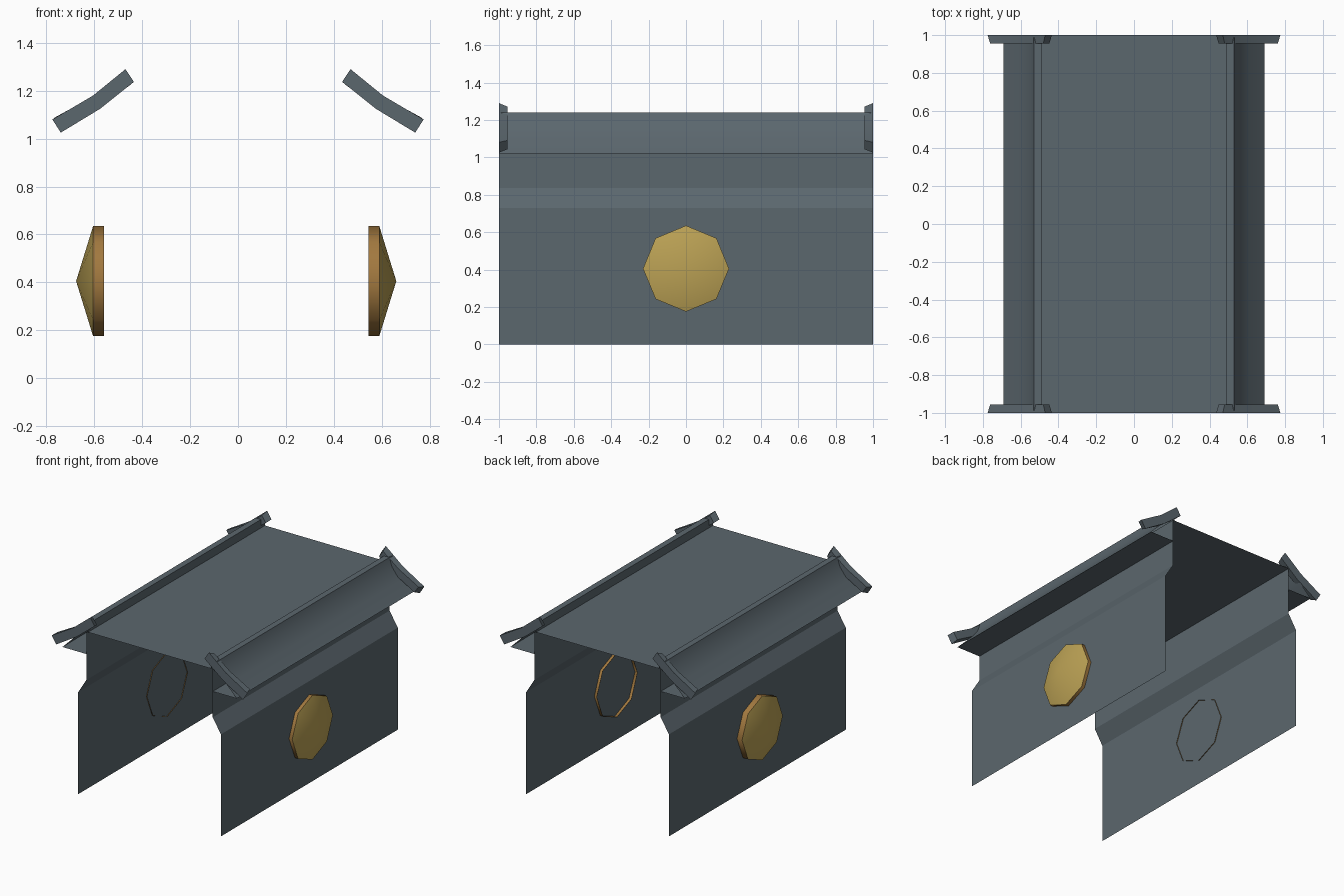
import bpy, bmesh, math

if "Cube" in bpy.data.objects:
    bpy.data.objects.remove(bpy.data.objects["Cube"])


def material(name, rgb):
    m = bpy.data.materials.new(name)
    m.diffuse_color = (*rgb, 1)
    m.use_nodes = True
    m.node_tree.nodes["Principled BSDF"].inputs["Base Color"].default_value = m.diffuse_color
    return m


slate = material("slate grey", (0.105, 0.135, 0.155))
amber = material("amber glass", (0.50, 0.36, 0.09))
bronze = material("bronze rim", (0.36, 0.19, 0.05))


def finish(name, bm, mats, angle=None):
    me = bpy.data.meshes.new(name)
    bm.to_mesh(me)
    bm.free()
    ob = bpy.data.objects.new(name, me)
    bpy.context.collection.objects.link(ob)
    for m in mats:
        me.materials.append(m)
    if angle:
        bpy.ops.object.select_all(action='DESELECT')
        ob.select_set(True)
        bpy.context.view_layer.objects.active = ob
        bpy.ops.object.shade_smooth_by_angle(angle=math.radians(angle))
    return ob


def sheet(name, profile, side, angle=None):
    """Extrude an open (x, z) profile along the full length."""
    bm = bmesh.new()
    rows = [[bm.verts.new((x * side, y, z)) for y in (-1, 1)] for x, z in profile]
    for a, b in zip(rows, rows[1:]):
        f = bm.faces.new((a[0], a[1], b[1], b[0]))
        if side < 0:
            f.normal_flip()
    return finish(name, bm, [slate], angle)


def cap(name, side, end):
    """Bent end board of the eave, slightly smaller on its inner face."""
    pts = [(0.74, 1.025), (0.775, 1.08), (0.605, 1.18),
           (0.47, 1.29), (0.435, 1.237), (0.575, 1.125)]
    cx, cz = 0.60, 1.155
    bm = bmesh.new()
    outer = [bm.verts.new((x * side, end, z)) for x, z in pts]
    inner = [bm.verts.new(((cx + (x - cx) * 0.92) * side, end * 0.955,
                           cz + (z - cz) * 0.86)) for x, z in pts]
    # two quads per face because the outline is bent
    for ring in (outer, inner):
        bm.faces.new((ring[0], ring[1], ring[2], ring[5]))
        bm.faces.new((ring[5], ring[2], ring[3], ring[4]))
    for i in range(6):
        j = (i + 1) % 6
        bm.faces.new((outer[i], outer[j], inner[j], inner[i]))
    bmesh.ops.recalc_face_normals(bm, faces=bm.faces)
    return finish(name, bm, [slate], 35)


def lamp(name, side, base):
    """Eight-sided porthole lamp: open rim with a shallow pointed lens."""
    bm = bmesh.new()
    rings = []
    for d in (0, 0.045):
        rings.append([bm.verts.new((side * (base + d),
                                    0.23 * math.sin(i * math.pi / 4),
                                    0.405 + 0.23 * math.cos(i * math.pi / 4)))
                      for i in range(8)])
    apex = bm.verts.new((side * (base + 0.116), 0, 0.405))
    a, b = rings
    for i in range(8):
        j = (i + 1) % 8
        rim = bm.faces.new((a[i], a[j], b[j], b[i]))
        rim.material_index = 1
        lens = bm.faces.new((b[i], b[j], apex))
        for f in (rim, lens):
            f.normal_update()
            c = f.calc_center_median()
            out = f.normal.x * side * 0.05 + f.normal.y * c.y + f.normal.z * (c.z - 0.405)
            if out < 0:
                f.normal_flip()
    return finish(name, bm, [amber, bronze], 50)


# Flat ceiling panel
bm = bmesh.new()
bm.faces.new([bm.verts.new(p) for p in
              ((-0.5, -1, 1.18), (0.5, -1, 1.18), (0.5, 1, 1.18), (-0.5, 1, 1.18))])
finish("ceiling", bm, [slate])

for label, side, base in (("left", -1, 0.56), ("right", 1, 0.545)):
    # Side wall with its inward step
    sheet(label + "_wall", [(0.565, 0), (0.565, 0.73), (0.50, 0.835), (0.50, 1.18)], side)
    # Concave eave with a raised ridge on its inner edge
    sheet(label + "_eave", [(0.50, 1.02), (0.69, 1.02), (0.61, 1.10), (0.55, 1.18),
                            (0.53, 1.24), (0.487, 1.24), (0.487, 1.18)], side, 28)
    # End boards and lamp
    for place, end in (("front", -1), ("back", 1)):
        cap(label + "_" + place + "_eave_cap", side, end)
    lamp(label + "_lamp", side, base)
